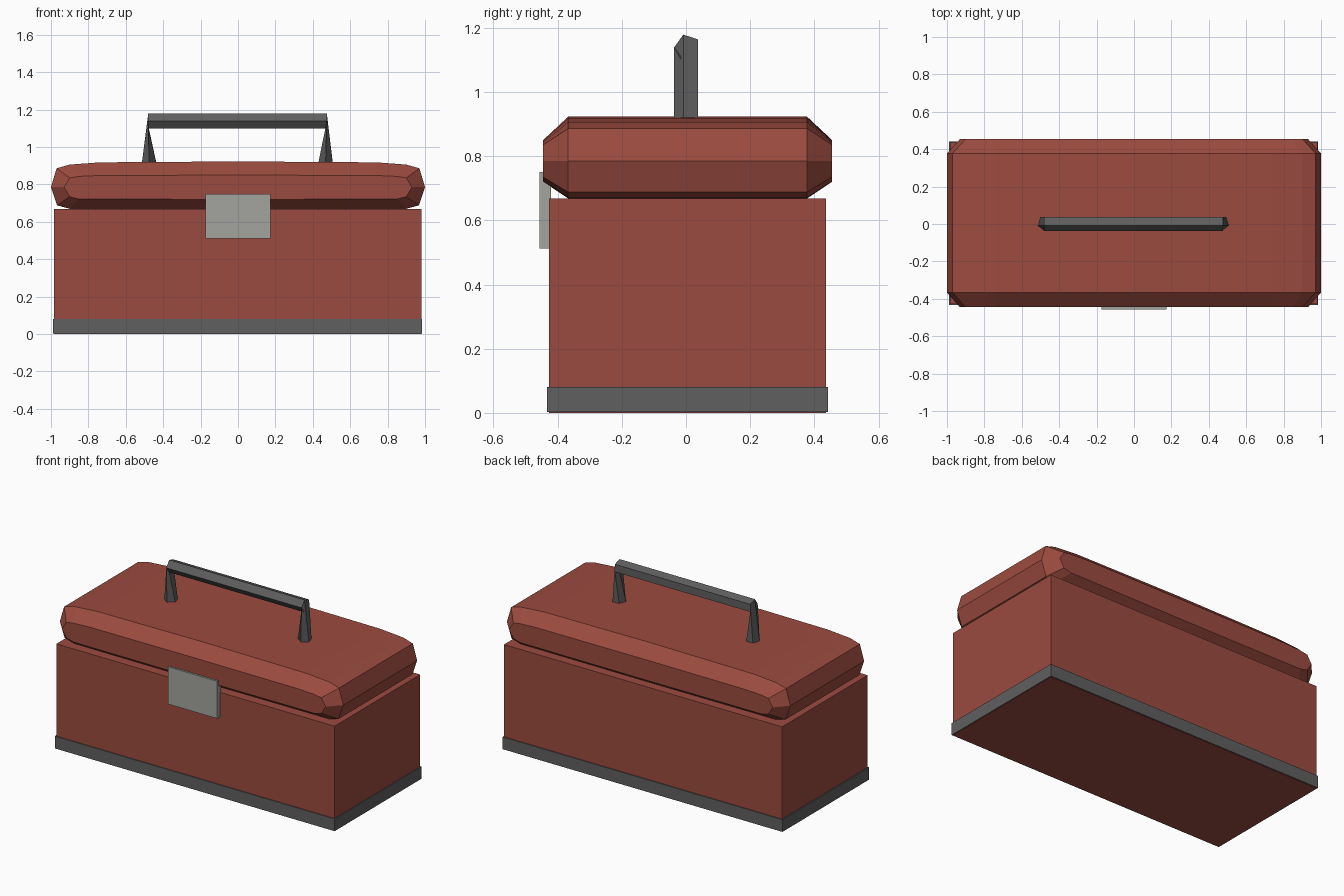
import bpy, bmesh, math

if "Cube" in bpy.data.objects:
    bpy.data.objects.remove(bpy.data.objects["Cube"])


def material(name, rgb):
    m = bpy.data.materials.new(name)
    m.diffuse_color = (*rgb, 1)
    m.use_nodes = True
    m.node_tree.nodes["Principled BSDF"].inputs["Base Color"].default_value = m.diffuse_color
    return m


RED = material("brick_red", (0.33, 0.07, 0.05))
DARK = material("dark_grey", (0.115, 0.115, 0.115))
METAL = material("latch_grey", (0.37, 0.37, 0.35))


def finish(name, bm, mat):
    bmesh.ops.recalc_face_normals(bm, faces=bm.faces)
    me = bpy.data.meshes.new(name)
    bm.to_mesh(me)
    bm.free()
    me.materials.append(mat)
    ob = bpy.data.objects.new(name, me)
    bpy.context.collection.objects.link(ob)
    return ob


def box(name, x, y, z, mat):
    bm = bmesh.new()
    bmesh.ops.create_cube(bm, size=1)
    for v in bm.verts:
        v.co = [lo + (c + 0.5) * (hi - lo) for c, (lo, hi) in zip(v.co, (x, y, z))]
    return finish(name, bm, mat)


def loft(name, rings, mat):
    """Skin a list of matching closed rings and cap both ends."""
    bm = bmesh.new()
    rows = [[bm.verts.new(p) for p in ring] for ring in rings]
    n = len(rows[0])
    for a, b in zip(rows, rows[1:]):
        for i in range(n):
            j = (i + 1) % n
            bm.faces.new((a[i], a[j], b[j], b[i]))
    bm.faces.new(rows[0])
    bm.faces.new(rows[-1])
    return finish(name, bm, mat)


# Box body and the slightly wider base band
box("body", (-0.983, 0.98), (-0.427, 0.436), (0, 0.668), RED)
box("base_band", (-0.99, 0.985), (-0.433, 0.442), (0.002, 0.08), DARK)

# Lid: domed outline with inset ends front and back
outer = [(0, 0.923), (0.74, 0.918), (0.9, 0.906), (0.97, 0.886), (1.0, 0.785),
         (0.967, 0.688), (0.9, 0.67), (0, 0.668)]
inset = [(0, 0.85), (0.74, 0.848), (0.85, 0.843), (0.9, 0.835), (0.93, 0.785),
         (0.9, 0.735), (0.85, 0.722), (0, 0.72)]


def mirrored(half, y):
    full = half + [(-x, z) for x, z in half[-2:0:-1]]
    return [(x, y, z) for x, z in full]


loft("lid", [mirrored(inset, -0.445), mirrored(outer, -0.367),
             mirrored(outer, 0.377), mirrored(inset, 0.455)], RED)

# Handle: five-sided bar whose ends fold down into flared legs
pent = [(0.0415 * math.cos(math.radians(a)), 0.0415 * math.sin(math.radians(a)))
        for a in range(36, 396, 72)]


def foot(x, side):
    return [(x + side * v, 0.0045 + u, 0.91) for u, v in pent]


def bar_end(x):
    return [(x, 0.0045 + u, 1.139 + v) for u, v in pent]


loft("handle", [foot(-0.475, -1), bar_end(-0.48), bar_end(0.475), foot(0.468, 1)], DARK)

# Front latch plate
box("latch", (-0.175, 0.173), (-0.457, -0.42), (0.512, 0.75), METAL)
